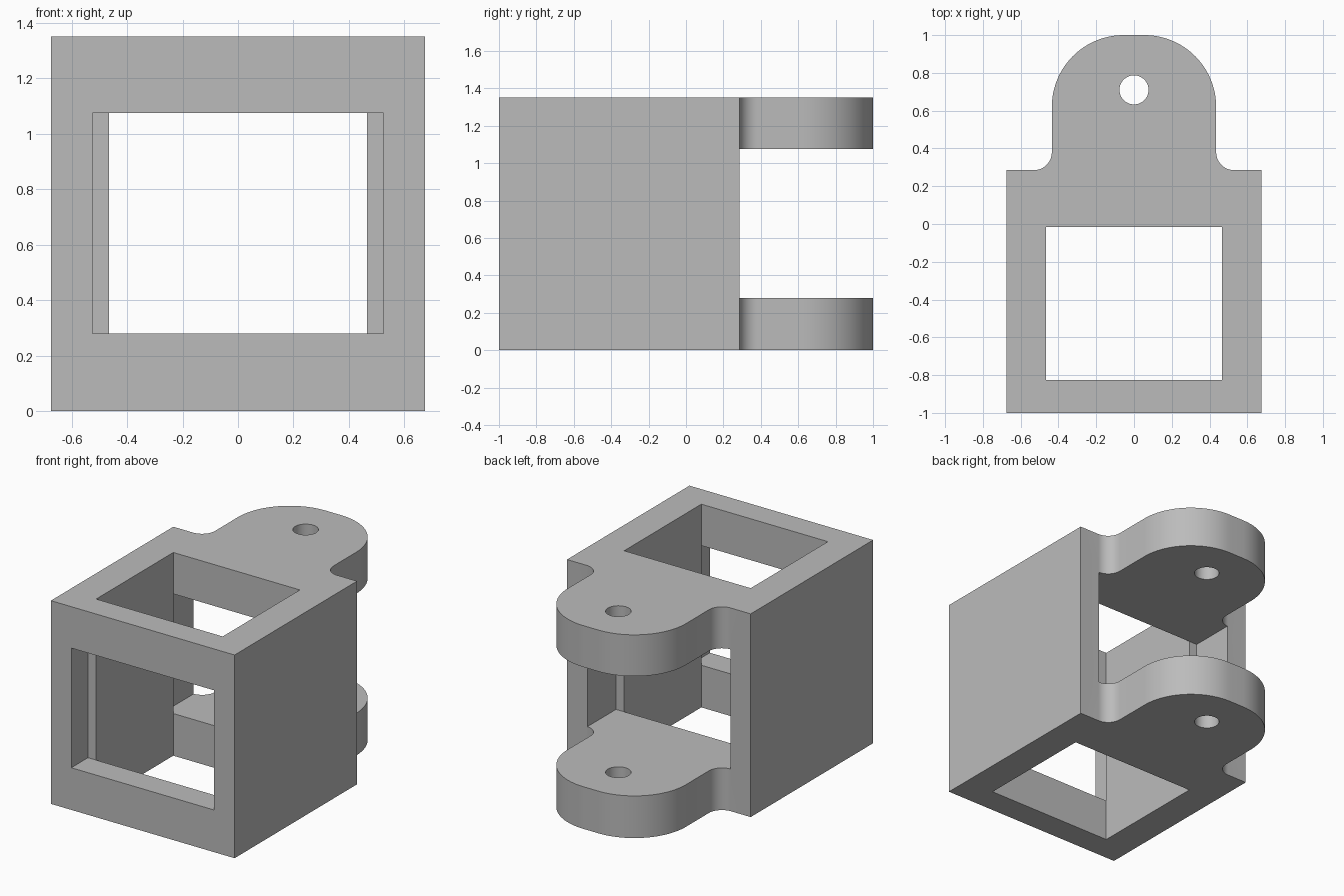
import bpy, bmesh, math

if "Cube" in bpy.data.objects:
    bpy.data.objects.remove(bpy.data.objects["Cube"], do_unlink=True)

grey = bpy.data.materials.new("plain grey")
grey.use_nodes = True
colour = (0.5, 0.5, 0.5, 1)
grey.diffuse_color = colour
grey.node_tree.nodes["Principled BSDF"].inputs["Base Color"].default_value = colour


def arc(cx, cy, r, start, end, steps):
    angles = [math.radians(start + (end - start) * i / steps) for i in range(steps + 1)]
    return [(cx + r * math.cos(a), cy + r * math.sin(a)) for a in angles]


def mirrored(half):
    """Close a right-hand outline with its left-hand mirror image."""
    return half + [(-x, y) for x, y in reversed(half)]


def prism(name, outline, z0, z1):
    """Extrude a plan outline between two heights."""
    bm = bmesh.new()
    base = bm.faces.new([bm.verts.new((x, y, z0)) for x, y in outline])
    top = bmesh.ops.extrude_face_region(bm, geom=[base])["geom"]
    verts = [v for v in top if isinstance(v, bmesh.types.BMVert)]
    bmesh.ops.translate(bm, verts=verts, vec=(0, 0, z1 - z0))
    bmesh.ops.recalc_face_normals(bm, faces=bm.faces)
    mesh = bpy.data.meshes.new(name)
    bm.to_mesh(mesh)
    bm.free()
    mesh.materials.append(grey)
    obj = bpy.data.objects.new(name, mesh)
    bpy.context.collection.objects.link(obj)
    return obj


# Key dimensions
side, height = 0.675, 1.35
front, back = -1.0, 0.285
window, shaft = 0.525, 0.465
shaft_front, shaft_back = -0.825, -0.015
low, high = 0.28, 1.075

# Body with rounded lug, as one full-height block
half = [(side, front), (side, back)]
half += arc(0.53, back + 0.095, 0.095, 270, 180, 12)
half += arc(0.055, 0.62, 0.38, 0, 90, 24)
bracket = prism("clevis_bracket", mirrored(half), 0, height)

# Stepped passage from front to back, opening into the gap between the lugs
passage = mirrored([(window, -1.2), (window, shaft_front), (shaft, shaft_front),
                    (shaft, shaft_back), (window, shaft_back), (window, back),
                    (0.9, back), (0.9, 1.2)])
# Vertical shaft and pin hole
well = mirrored([(shaft, shaft_front), (shaft, shaft_back)])
pin = arc(0, 0.71, 0.077, 0, 352.5, 47)

cutters = [prism("passage_cutter", passage, low, high),
           prism("shaft_cutter", well, -0.2, height + 0.2),
           prism("pin_hole_cutter", pin, -0.2, height + 0.2)]
for cutter in cutters:
    cutter.hide_render = True
    mod = bracket.modifiers.new(cutter.name, "BOOLEAN")
    mod.operation = "DIFFERENCE"
    mod.solver = "EXACT"
    mod.object = cutter

# Bake the cuts, then smooth the curved walls only
bpy.ops.object.select_all(action="DESELECT")
bracket.select_set(True)
bpy.context.view_layer.objects.active = bracket
bpy.ops.object.convert(target="MESH")
for cutter in cutters:
    bpy.data.objects.remove(cutter, do_unlink=True)
bpy.ops.object.shade_smooth_by_angle(angle=math.radians(30))
